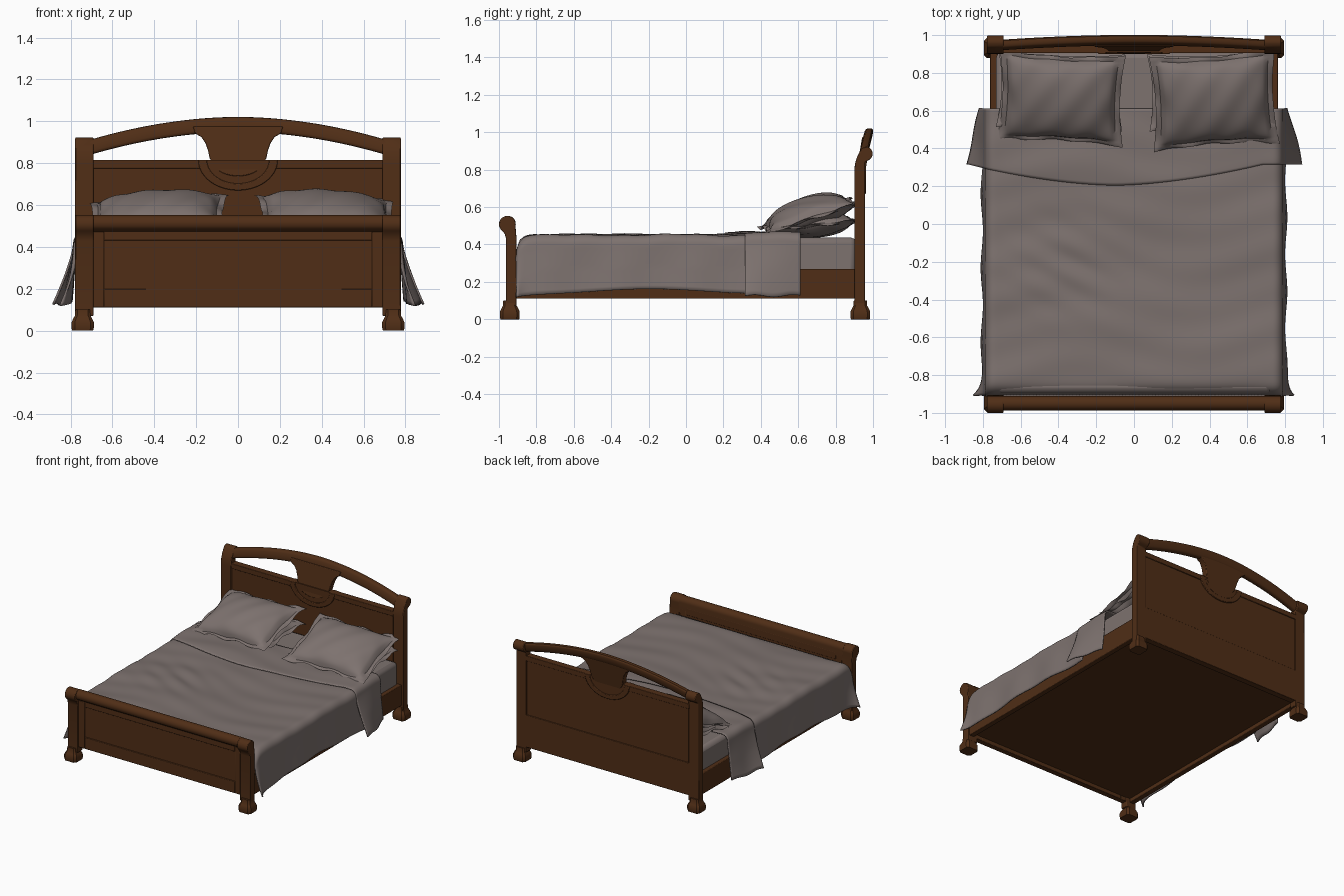
import bpy, bmesh, math
from math import sin, cos, pi, exp, radians
from mathutils import Matrix, Vector

if "Cube" in bpy.data.objects:
    bpy.data.objects.remove(bpy.data.objects["Cube"])


def material(name, rgb):
    m = bpy.data.materials.new(name)
    m.diffuse_color = (*rgb, 1)
    m.use_nodes = True
    m.node_tree.nodes["Principled BSDF"].inputs["Base Color"].default_value = m.diffuse_color
    return m


WOOD = material("dark_brown_wood", (0.080, 0.027, 0.008))
LINEN = material("grey_linen", (0.205, 0.168, 0.158))


def finish(name, bm, mat, bevel=0.0, thick=0.0):
    bmesh.ops.recalc_face_normals(bm, faces=bm.faces)
    me = bpy.data.meshes.new(name)
    bm.to_mesh(me)
    bm.free()
    me.materials.append(mat)
    ob = bpy.data.objects.new(name, me)
    bpy.context.collection.objects.link(ob)
    if thick:
        m = ob.modifiers.new("thickness", 'SOLIDIFY')
        m.thickness, m.offset = thick, 0
    if bevel:
        m = ob.modifiers.new("bevel", 'BEVEL')
        m.width, m.segments, m.limit_method = bevel, 2, 'ANGLE'
    return ob


def loft(name, rings, mat=WOOD, bevel=0.0):
    """Skin a list of equal-length 3D rings and cap both ends."""
    bm = bmesh.new()
    vs = [[bm.verts.new(p) for p in r] for r in rings]
    n = len(rings[0])
    for a, b in zip(vs, vs[1:]):
        for i in range(n):
            bm.faces.new((a[i], a[(i + 1) % n], b[(i + 1) % n], b[i]))
    bm.faces.new(vs[0])
    bm.faces.new(vs[-1])
    return finish(name, bm, mat, bevel)


def prism_x(name, pts, x0, x1, bevel=0.0):      # (y, z) profile pushed along x
    return loft(name, [[(x, y, z) for y, z in pts] for x in (x0, x1)], WOOD, bevel)


def prism_y(name, pts, y0, y1, lean=0.0, bevel=0.0):   # (x, z) outline pushed along y
    return loft(name, [[(x, y + lean * (z - 0.74), z) for x, z in pts] for y in (y0, y1)], WOOD, bevel)


def box(name, x0, x1, y0, y1, z0, z1, mat=WOOD, bevel=0.004):
    return loft(name, [[(x0, y0, z), (x1, y0, z), (x1, y1, z), (x0, y1, z)] for z in (z0, z1)], mat, bevel)


def arc(cx, cz, rx, rz, a0, a1, n):
    return [(cx + rx * cos(radians(a0 + (a1 - a0) * i / n)),
             cz + rz * sin(radians(a0 + (a1 - a0) * i / n))) for i in range(n + 1)]


# --- posts and block feet ---
head_profile = [(0.90, 0.07), (0.957, 0.07), (0.957, 0.84)] + arc(0.962, 0.885, 0.036, 0.038, -70, 100, 10) \
    + [(0.938, 0.912), (0.915, 0.87), (0.903, 0.83), (0.90, 0.79)]
foot_profile = [(-0.905, 0.07), (-0.905, 0.42)] + arc(-0.955, 0.508, 0.045, 0.045, -15, 225, 16) \
    + [(-0.970, 0.458), (-0.962, 0.43), (-0.962, 0.07)]
for s, side in ((-1, "left"), (1, "right")):
    prism_x(f"head_post_{side}", head_profile, s * 0.69, s * 0.778, 0.005)
    prism_x(f"foot_post_{side}", foot_profile, s * 0.69, s * 0.778, 0.005)
    for cy, end in ((0.932, "head"), (-0.942, "foot")):
        rings = []
        for h, z in ((0.050, 0), (0.053, 0.012), (0.053, 0.04), (0.045, 0.058), (0.037, 0.072), (0.035, 0.10)):
            c = h * 0.7
            rings.append([(s * 0.742 + x, cy + y, z) for x, y in
                          ((h, -c), (h, c), (c, h), (-c, h), (-h, c), (-h, -c), (-c, -h), (c, -h))])
        loft(f"{end}_foot_{side}", rings)
    # side rail
    box(f"side_rail_{side}", s * 0.722, s * 0.763, -0.91, 0.91, 0.11, 0.27)
    # headboard and footboard mouldings on each side
    box(f"head_top_moulding_{side}", s * 0.165, s * 0.70, 0.904, 0.958, 0.775, 0.815)
    box(f"foot_frame_stile_{side}", s * 0.64, s * 0.70, -0.953, -0.91, 0.11, 0.47)

# --- headboard ---
box("headboard_panel", -0.70, 0.70, 0.913, 0.951, 0.11, 0.81)
box("head_lower_rail", -0.70, 0.70, 0.908, 0.957, 0.11, 0.36)
prism_y("head_collar", arc(0, 0.815, 0.19, 0.145, 180, 360, 28) + arc(0, 0.815, 0.148, 0.112, 360, 180, 28),
        0.900, 0.962, 0, 0.004)
prism_y("head_collar_back", arc(0, 0.815, 0.16, 0.12, 180, 360, 24), 0.907, 0.956)
flank = [(0.215, 0.975), (0.205, 0.942), (0.175, 0.925), (0.155, 0.895), (0.143, 0.86), (0.136, 0.825)]
splat = flank + arc(0, 0.825, 0.132, 0.087, -5, -175, 20) + [(-x, z) for x, z in reversed(flank)]
prism_y("head_splat", splat, 0.902, 0.950, 0.17, 0.004)

# arched crest rail that leans backwards as it rises
rings = []
for i in range(41):
    x = -0.71 + 1.42 * i / 40
    mid = 0.875 + 0.11 * (1 - (abs(x) / 0.71) ** 1.9)
    ring = []
    for k in range(16):
        a = 2 * pi * k / 16
        ca, sa = cos(a), sin(a)
        z = mid + 0.036 * math.copysign(abs(sa) ** 0.6, sa)
        y = 0.953 + 0.24 * (z - 0.9) + 0.024 * math.copysign(abs(ca) ** 0.6, ca)
        ring.append((x, y, z))
    rings.append(ring)
loft("head_crest_rail", rings)

# --- footboard ---
box("footboard_panel", -0.70, 0.70, -0.945, -0.912, 0.11, 0.50)
box("foot_frame_top", -0.64, 0.64, -0.953, -0.91, 0.43, 0.485)
box("foot_frame_bottom", -0.64, 0.64, -0.953, -0.91, 0.11, 0.20)
prism_x("foot_roll_rail", [(-0.91, 0.46)] + arc(-0.949, 0.514, 0.038, 0.038, 0, 220, 18) + [(-0.958, 0.475)],
        -0.70, 0.70)

# --- base and mattress ---
box("base_board", -0.73, 0.73, -0.92, 0.92, 0.14, 0.165)
box("mattress", -0.73, 0.73, -0.895, 0.91, 0.166, 0.438, LINEN, 0.03)


def creases(x, y):
    d = exp(-((x + 0.35) / 0.25) ** 2 - ((y + 0.22) / 0.22) ** 2)
    return (0.003 * sin(9 * y + 3 * x) + 0.002 * sin(13 * y - 7 * x + 1)
            + 0.005 * d * sin(38 * (y + 0.55 * x)) + 0.002 * sin(30 * y + 2 * sin(5 * x)))


def cloth(name, yfun, flare, hem, top, drop, nv, N=60):
    """Sheet lying over the mattress with both sides hanging down."""
    bm = bmesh.new()
    rows = []
    for j in range(nv + 1):
        v = j / nv
        row = []
        for i in range(-N, N + 1):
            q, s = abs(i) / N, (1 if i >= 0 else -1)
            if q < 0.7:
                x, z, t = q / 0.7 * 0.735, top, 0
            elif q < 0.8:
                a = (q - 0.7) / 0.1 * pi / 2
                x, z, t = 0.735 + 0.048 * sin(a), top - 0.048 * (1 - cos(a)), 0
            else:
                t = (q - 0.8) / 0.2
                x = 0.783 + flare(v) * t ** 1.2
                z = top - 0.048 + (hem(v) - top + 0.048) * t
            y = yfun(v, s * x)
            k = 1 - t
            z += k * (creases(s * x, y) - drop(v))
            x += 0.006 * sin(16 * y + s) * min(1, t * 2)
            row.append(bm.verts.new((s * x, y, z)))
        rows.append(row)
    for a, b in zip(rows, rows[1:]):
        for i in range(2 * N):
            bm.faces.new((a[i], a[i + 1], b[i + 1], b[i]))
    return finish(name, bm, LINEN, thick=0.010)


# --- bedding ---
cloth("blanket", lambda v, x: -0.908 + 1.30 * v,
      lambda v: 0.018 + 0.05 * exp(-v * 28),
      lambda v: 0.150 + 0.012 * sin(7 * v + 4) - 0.022 * exp(-v * 14),
      0.447, lambda v: 0.10 * exp(-v * 60), 90)


def fold_y(v, x):
    front = 0.205 + 0.11 * min(1, abs(x + 0.1) / 0.78) ** 1.7
    return front + (0.612 - front) * v


cloth("folded_sheet", fold_y, lambda v: 0.105 - 0.075 * v, lambda v: 0.125 + 0.006 * sin(9 * v),
      0.461, lambda v: 0.006 * exp(-v * 12), 26)


def pillow(name, loc, half, up, down, rot):
    """Stuffed cushion with a thin flange; rot is tilt, roll, turn in degrees."""
    n = 40
    m = Matrix.Translation(Vector(loc)) @ Matrix.Rotation(radians(rot[2]), 4, 'Z') \
        @ Matrix.Rotation(radians(rot[0]), 4, 'X') @ Matrix.Rotation(radians(rot[1]), 4, 'Y')
    bm = bmesh.new()
    for h in (up, -down):
        g = []
        for j in range(n + 1):
            for i in range(n + 1):
                u, v = 2 * i / n - 1, 2 * j / n - 1
                e = max(abs(u), abs(v))
                x = half[0] * u * (1 - 0.07 * (1 - v * v) * u * u)
                y = half[1] * v * (1 - 0.09 * (1 - u * u) * v * v)
                bu, bv = max(0, 1 - (u / 0.9) ** 2), max(0, 1 - (v / 0.88) ** 2)
                z = h * (bu * bv) ** 0.5
                z += math.copysign(0.005, h) if e < 0.999 else 0
                z += 0.010 * e ** 6 * sin(9 * u + 7 * v) + 0.003 * sin(11 * u - 6 * v)
                g.append(bm.verts.new(m @ Vector((x, y, z))))
        for j in range(n):
            for i in range(n):
                k = j * (n + 1) + i
                bm.faces.new((g[k], g[k + 1], g[k + n + 2], g[k + n + 1]))
    bmesh.ops.remove_doubles(bm, verts=bm.verts, dist=0.0005)
    return finish(name, bm, LINEN)


pillow("lower_pillow_left", (-0.39, 0.705, 0.505), (0.335, 0.205), 0.06, 0.06, (6, 0, -2))
pillow("lower_pillow_right", (0.41, 0.705, 0.505), (0.335, 0.205), 0.06, 0.06, (6, 0, 2))
pillow("upper_pillow_left", (-0.385, 0.665, 0.555), (0.335, 0.255), 0.095, 0.07, (18, -3, -2))
pillow("upper_pillow_right", (0.425, 0.655, 0.555), (0.335, 0.265), 0.095, 0.07, (18, 3, 3))

# --- smooth shading with sharp edges kept ---
bpy.ops.object.select_all(action='SELECT')
bpy.context.view_layer.objects.active = bpy.data.objects["mattress"]
bpy.ops.object.shade_smooth_by_angle(angle=radians(38))
